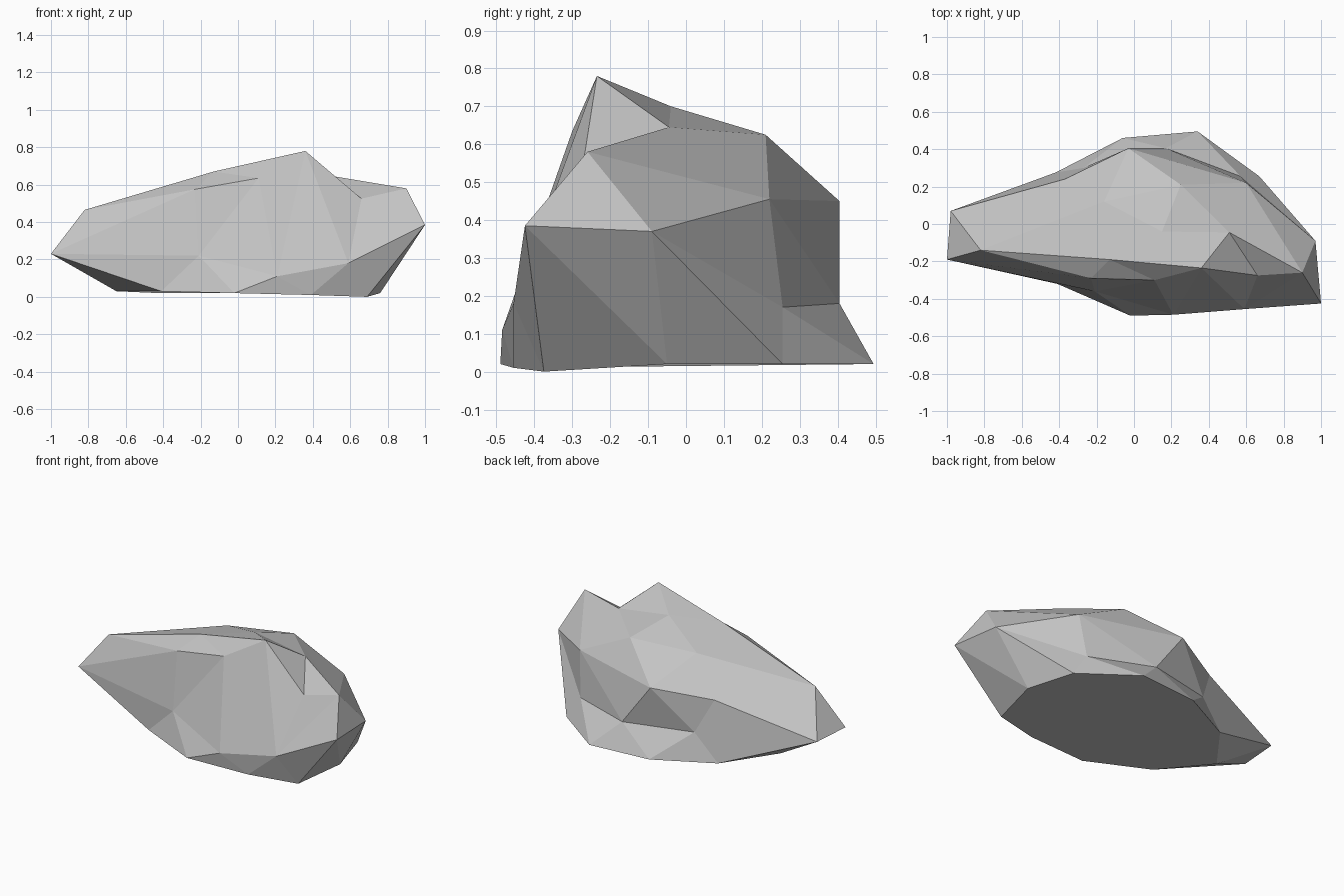
import bpy
import bmesh

if "Cube" in bpy.data.objects:
    bpy.data.objects.remove(bpy.data.objects["Cube"], do_unlink=True)

# One flat stone colour
stone = bpy.data.materials.new("stone_grey")
stone.use_nodes = True
colour = (0.55, 0.55, 0.55, 1)
stone.diffuse_color = colour
stone.node_tree.nodes["Principled BSDF"].inputs["Base Color"].default_value = colour

bm = bmesh.new()


def ring(*points):
    """Add a ring of corners, running from the pointed end along the front and round the back."""
    return [bm.verts.new(point) for point in points]


def add_face(*corners):
    """Add a face unless two of its corners coincide."""
    if len(set(corners)) == len(corners):
        bm.faces.new(corners)


def bridge(lower, upper):
    """Join two closed rings of equal length with a band of triangles."""
    count = len(lower)
    for i in range(count):
        j = (i + 1) % count
        add_face(lower[i], lower[j], upper[j])
        add_face(lower[i], upper[j], upper[i])


# Flat foot of the rock
foot = ring((-.65, -.03, .03), (-.41, -.32, .03), (-.02, -.49, .02), (.39, -.455, .01),
            (.69, -.375, 0), (.76, -.05, .02), (.67, .255, .02), (.34, .495, .02),
            (-.06, .46, .02), (-.42, .275, .02))

# Widest ring, with a low ledge along the back
waist = ring((-1, -.19, .23), (-.21, -.36, .22), (.21, -.485, .11), (.59, -.455, .18),
             (1, -.425, .385), (.97, -.09, .37), (.57, .255, .17), (.17, .405, .18),
             (-.27, .30, .19), (-.98, .07, .23))
tip, front_a, front_b, front_c, nose, side, ledge_a, ledge_b, ledge_c, tail = waist

# Shoulder ring, rising to the peak and dropping into the notch
shoulder = ring((-.82, -.14, .465), (-.23, -.29, .575), (.11, -.3, .635), (.36, -.235, .78),
                (.66, -.275, .525), (.90, -.26, .58), (.60, .22, .455), (-.03, .405, .45),
                (-.37, .24, .40))
brow, face_a, face_b, peak, notch, horn, back_a, back_b, back_c = shoulder

# Crest corners and the middle of the top
crest = ring((-.13, -.19, .67), (.51, -.045, .645), (.25, .21, .625), (-.16, .12, .60))
ridge, hollow, rear, slope = crest
summit = bm.verts.new((.15, -.04, .70))

# Foot to waist
bm.faces.new(foot)
bridge(foot[::-1], waist[::-1])

# Waist to shoulder; repeated corners make single triangles
bridge([tip, front_a, front_b, front_c, front_c, nose, side,
        ledge_a, ledge_b, ledge_b, ledge_c, ledge_c, tail, tail],
       [brow, face_a, face_b, peak, notch, horn, horn,
        back_a, back_a, back_b, back_b, back_c, back_c, brow])

# Shoulder to crest
bridge([brow, face_a, face_b, peak, notch, horn, back_a, back_b, back_b, back_c, brow],
       [ridge, ridge, ridge, peak, hollow, hollow, rear, rear, slope, slope, slope])

# Top facets around the summit
top = [ridge, peak, hollow, rear, slope]
for i, corner in enumerate(top):
    add_face(corner, top[(i + 1) % len(top)], summit)

bmesh.ops.recalc_face_normals(bm, faces=bm.faces[:])

# Finished rock, left flat shaded
mesh = bpy.data.meshes.new("rock")
bm.to_mesh(mesh)
bm.free()
mesh.materials.append(stone)
rock = bpy.data.objects.new("rock", mesh)
bpy.context.collection.objects.link(rock)
